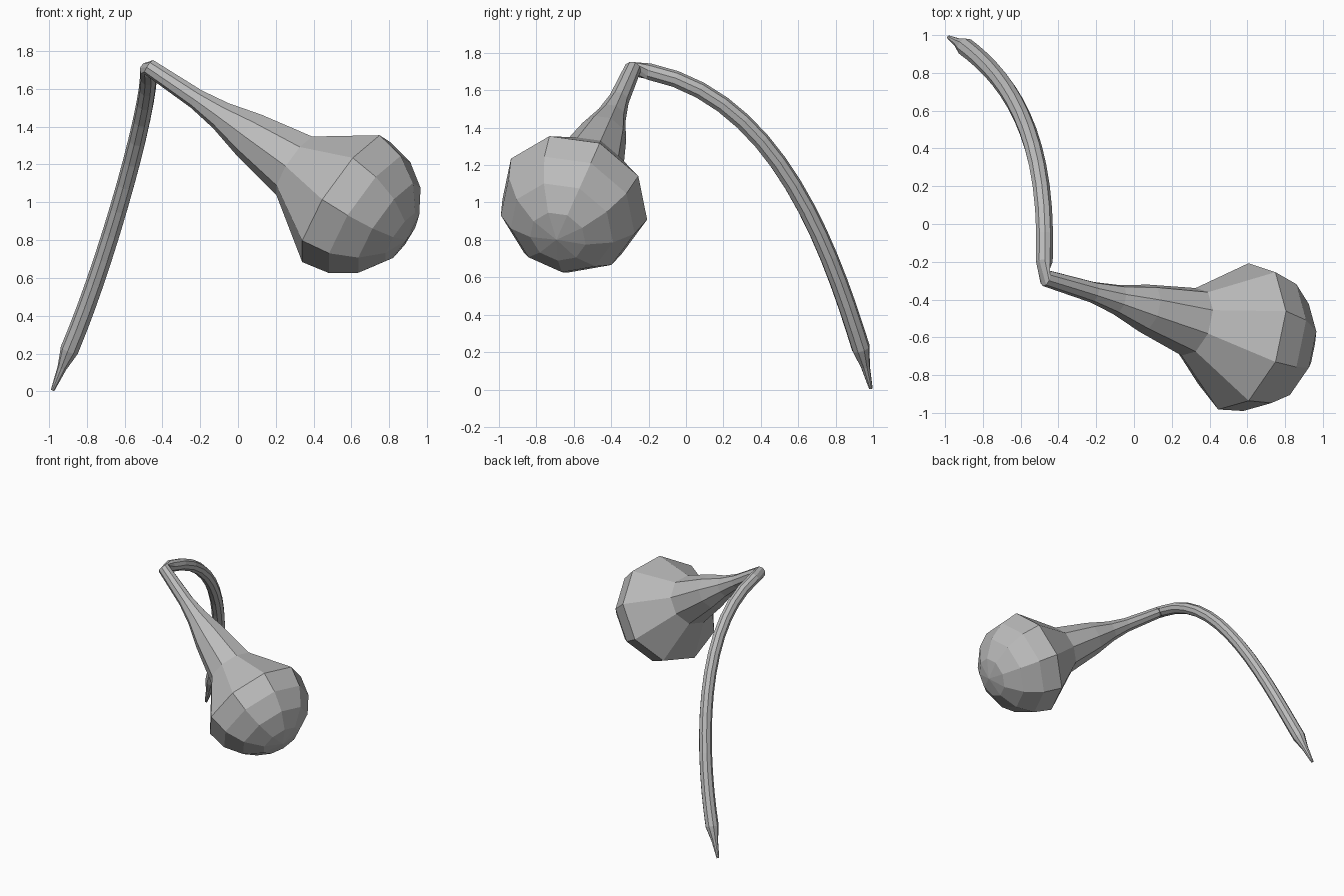
import bpy
import bmesh
from math import cos, sin, pi
from mathutils import Vector
from mathutils.geometry import interpolate_bezier

SIDES = 9

cube = bpy.data.objects.get("Cube")
if cube:
    bpy.data.objects.remove(cube)

grey = bpy.data.materials.new("plain grey")
grey.use_nodes = True
colour = (0.5, 0.5, 0.5, 1)
grey.diffuse_color = colour
grey.node_tree.nodes["Principled BSDF"].inputs["Base Color"].default_value = colour


def loft(name, rings, start_axis):
    """Skin (centre, axis, radius) rings, carrying the side direction along."""
    bm = bmesh.new()
    axis = rings[0][1].normalized()
    side = start_axis - axis * start_axis.dot(axis)
    side.normalize()
    loops = []
    for centre, new_axis, radius in rings:
        new_axis = new_axis.normalized()
        side = axis.rotation_difference(new_axis) @ side
        axis = new_axis
        other = axis.cross(side)
        angles = [2 * pi * i / SIDES for i in range(SIDES)]
        loops.append([bm.verts.new(centre + radius * (side * cos(a) + other * sin(a)))
                      for a in angles])
    for a, b in zip(loops, loops[1:]):
        for i in range(SIDES):
            j = (i + 1) % SIDES
            bm.faces.new((a[i], a[j], b[j], b[i]))
    bm.faces.new(loops[0])
    bm.faces.new(loops[-1])
    bmesh.ops.remove_doubles(bm, verts=bm.verts, dist=0.001)
    bmesh.ops.recalc_face_normals(bm, faces=bm.faces)
    mesh = bpy.data.meshes.new(name)
    bm.to_mesh(mesh)
    bm.free()
    mesh.materials.append(grey)
    obj = bpy.data.objects.new(name, mesh)
    bpy.context.collection.objects.link(obj)


# Bulb: rounded end cap, shoulder and tapering neck along one slanted axis
bulb_centre = Vector((0.565, -0.595, 1.02))
neck_end = Vector((-0.47, -0.285, 1.715))
bulb_radius = 0.405
away = (bulb_centre - neck_end).normalized()
corner = Vector((0.205, -0.145, 0.34))
rings = []
for step in range(4):
    a = pi / 2 * (1 - step / 4)
    rings.append((bulb_centre + away * bulb_radius * sin(a), -away,
                  max(bulb_radius * cos(a), 0.0001)))
rings.append((bulb_centre, -away, bulb_radius))
for distance, radius in ((0.32, 0.187), (0.62, 0.13), (0.81, 0.08), (0.97, 0.056)):
    rings.append((bulb_centre - away * distance, -away, radius))
rings.append((neck_end, -away, 0.045))

# Stem: bends sharply off the neck, arches down and ends in a thin point
arch = interpolate_bezier(Vector((-0.475, -0.2, 1.70)), Vector((-0.45, 0.5, 1.56)),
                          Vector((-0.68, 0.78, 0.715)), Vector((-0.89, 0.935, 0.22)), 15)
last = len(arch) - 1
for i, point in enumerate(arch):
    tangent = arch[min(i + 1, last)] - arch[max(i - 1, 0)]
    rings.append((point, tangent, 0.045 + 0.005 * i / last))
tip = Vector((-0.98, 0.988, 0.006))
rings.append((arch[-1].lerp(tip, 0.45), tip - arch[-1], 0.025))
rings.append((tip, tip - arch[-1], 0.01))

loft("bulb_and_stem", rings, corner)
